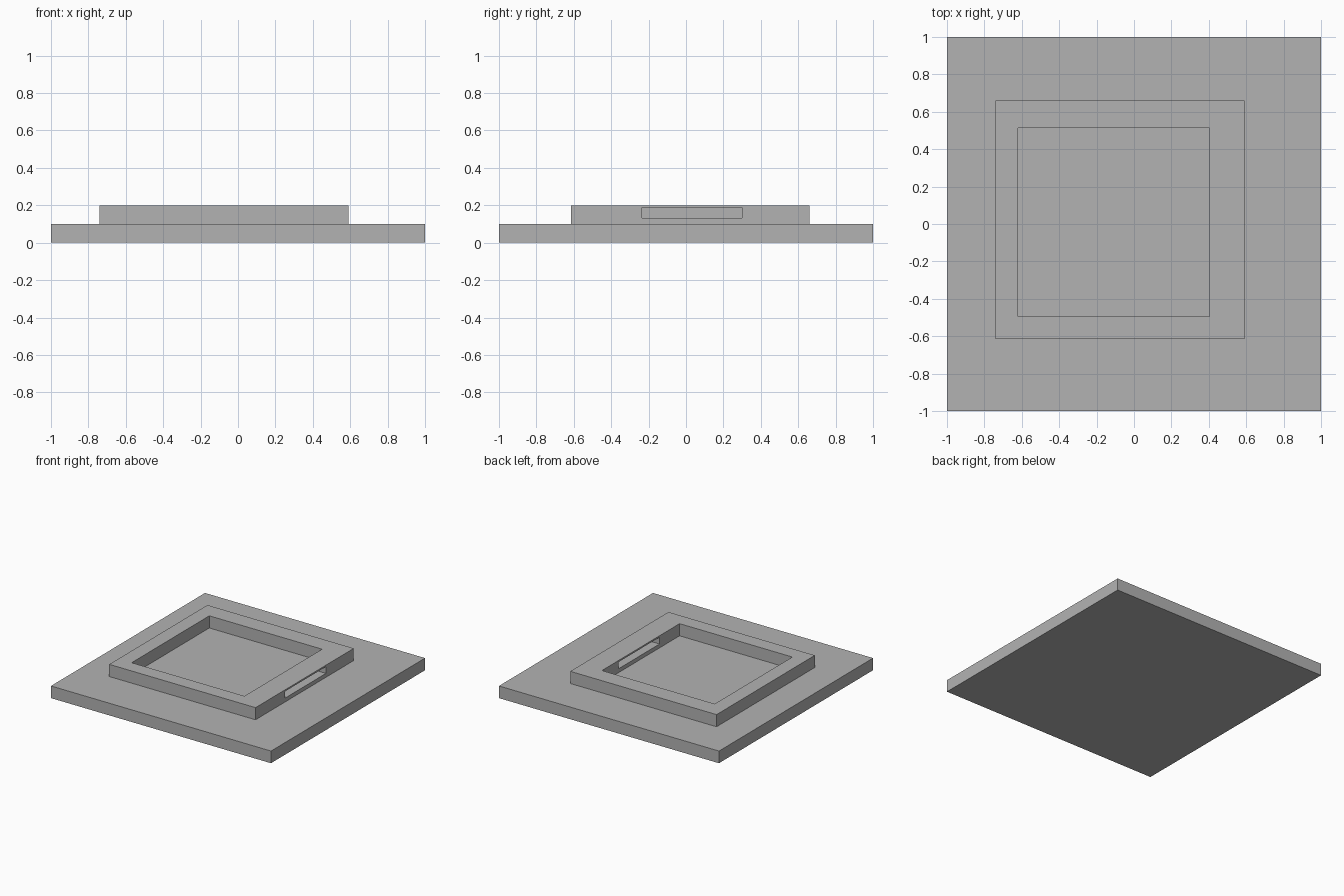
import bpy
from mathutils import Vector

cube = bpy.data.objects.get("Cube")
if cube:
    bpy.data.objects.remove(cube, do_unlink=True)

# Single plain grey
grey = bpy.data.materials.new("plain grey")
grey.use_nodes = True
colour = (0.45, 0.45, 0.45, 1)
grey.diffuse_color = colour
grey.node_tree.nodes["Principled BSDF"].inputs["Base Color"].default_value = colour


def box(name, low, high):
    """Box between two opposite corners."""
    low, high = Vector(low), Vector(high)
    bpy.ops.mesh.primitive_cube_add(size=1)
    obj = bpy.context.object
    obj.name = obj.data.name = name
    for v in obj.data.vertices:
        v.co = (low + high) / 2 + v.co * (high - low)
    obj.data.materials.append(grey)
    return obj


def cut(target, cutter):
    """Subtract the cutter, bake the result and discard the cutter."""
    mod = target.modifiers.new("cut", "BOOLEAN")
    mod.operation = "DIFFERENCE"
    mod.solver = "EXACT"
    mod.object = cutter
    cutter.hide_render = True
    bpy.ops.object.select_all(action="DESELECT")
    target.select_set(True)
    bpy.context.view_layer.objects.active = target
    bpy.ops.object.modifier_apply(modifier=mod.name)
    bpy.data.objects.remove(cutter, do_unlink=True)


# Square slab
box("base_slab", (-1, -1, 0), (1, 1, 0.1))

# Raised rim around an open recess, off-centre on the slab
rim = box("raised_rim", (-0.74, -0.615, 0.1), (0.59, 0.66, 0.2))
cut(rim, box("recess_cutter", (-0.62, -0.495, 0), (0.405, 0.513, 0.3)))

# Narrow slot through the +x wall only
cut(rim, box("slot_cutter", (0.3, -0.235, 0.132), (0.7, 0.3, 0.187)))
